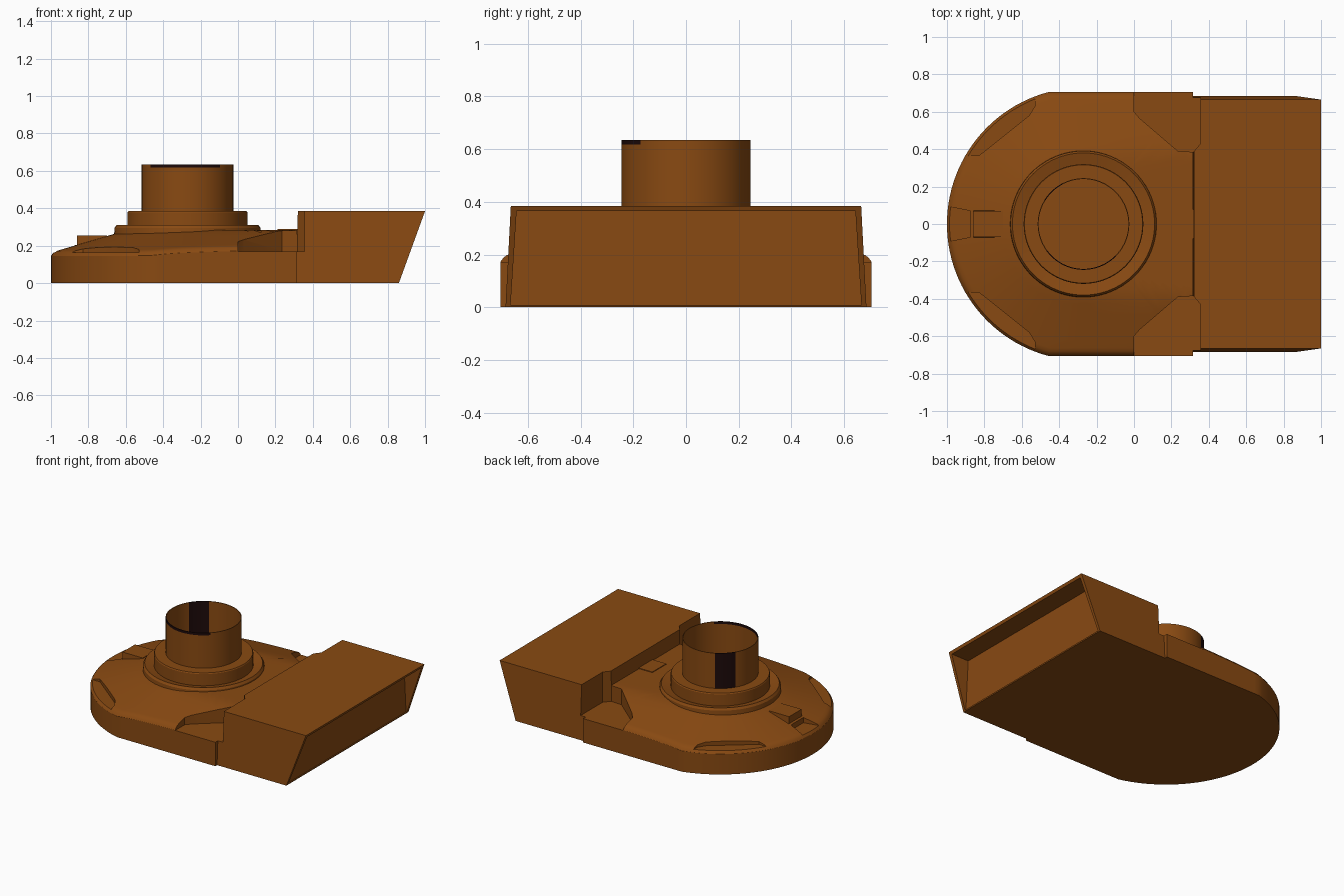
import bpy, bmesh, math

if "Cube" in bpy.data.objects:
    bpy.data.objects.remove(bpy.data.objects["Cube"])

CX = -0.27                      # axis of the round end and the pipe


def material(name, rgb):
    m = bpy.data.materials.new(name)
    m.diffuse_color = (*rgb, 1)
    m.use_nodes = True
    m.node_tree.nodes["Principled BSDF"].inputs["Base Color"].default_value = m.diffuse_color
    return m


BROWN = material("brown plastic", (0.25, 0.068, 0.006))
DARK = material("dark lining", (0.012, 0.003, 0.003))


def make(name, verts, faces, mats=(BROWN,)):
    me = bpy.data.meshes.new(name)
    me.from_pydata(verts, [], faces)
    bm = bmesh.new()
    bm.from_mesh(me)
    bmesh.ops.recalc_face_normals(bm, faces=bm.faces[:])
    bm.to_mesh(me)
    bm.free()
    ob = bpy.data.objects.new(name, me)
    bpy.context.collection.objects.link(ob)
    for m in mats:
        me.materials.append(m)
    return ob


def prism(name, bottom, top, z0, z1):
    n = len(bottom)
    verts = [(x, y, z0) for x, y in bottom] + [(x, y, z1) for x, y in top]
    faces = [tuple(range(n)), tuple(range(n, 2 * n))]
    faces += [(i, (i + 1) % n, n + (i + 1) % n, n + i) for i in range(n)]
    return make(name, verts, faces)


def rect(x0, x1, y):
    return [(x0, -y), (x1, -y), (x1, y), (x0, y)]


def lathe(name, profile, n=80, mats=(BROWN,), closed=True):
    verts = [(CX + r * math.cos(2 * math.pi * i / n), r * math.sin(2 * math.pi * i / n), z)
             for r, z in profile for i in range(n)]
    m = len(profile)
    faces = [(k * n + i, k * n + (i + 1) % n, (k + 1) % m * n + (i + 1) % n, (k + 1) % m * n + i)
             for k in range(m if closed else m - 1) for i in range(n)]
    return make(name, verts, faces, mats)


def select(ob):
    bpy.ops.object.select_all(action='DESELECT')
    ob.select_set(True)
    bpy.context.view_layer.objects.active = ob


def cut(ob, cutters):
    select(ob)
    for c in cutters:
        mod = ob.modifiers.new("cut", 'BOOLEAN')
        mod.operation = 'DIFFERENCE'
        mod.solver = 'EXACT'
        mod.object = c
        bpy.ops.object.modifier_apply(modifier=mod.name)


def smooth(ob, deg=25):
    select(ob)
    bpy.ops.object.shade_smooth_by_angle(angle=math.radians(deg))


# Body: round-ended shell with a gently domed top
def height(x, y):
    r = math.hypot(x - CX, y)
    d = r if x < CX else abs(y)
    t = min(1, max(0, (x + 0.65) / 0.75))
    h = min(0.285, 0.265 - 0.29 * (d - 0.385) + 0.02 * t * t * (3 - 2 * t))
    e = 0.705 - abs(y)
    if x < CX:
        e = min(e, 0.73 - r)
    return h - 0.02 * max(0, 1 - max(e, 0) / 0.03) ** 2


angles = [2 * math.pi * i / 120 for i in range(120)]
corner = math.atan2(0.705, 0.315 - CX)
angles = sorted(angles + [corner, 2 * math.pi - corner])
outline = []
for a in angles:
    c, s = math.cos(a), math.sin(a)
    r = min(0.73 if c < 0 else 9, 0.705 / max(abs(s), 1e-6), (0.315 - CX) / max(c, 1e-6))
    outline.append((r * c, r * s))
scales = [1, 0.99, 0.98, 0.965, 0.94, 0.88, 0.8, 0.7, 0.6, 0.5, 0.4, 0.3, 0.15]
n = len(outline)
verts = [(CX + x, y, 0) for x, y in outline]
for k in scales:
    verts += [(CX + x * k, y * k, height(CX + x * k, y * k)) for x, y in outline]
faces = [tuple(range(n))]
for k in range(len(scales)):
    faces += [(k * n + i, k * n + (i + 1) % n, (k + 1) * n + (i + 1) % n, (k + 1) * n + i)
              for i in range(n)]
faces.append(tuple(range(len(scales) * n, (len(scales) + 1) * n)))
body = make("body_shell", verts, faces)

# Nozzle: tapered box with a slanted open mouth
hood = prism("nozzle_box", rect(0.31, 0.86, 0.685), rect(0.32, 1.0, 0.665), 0, 0.385)
mouth = prism("mouth_cutter", rect(0.855, 1.2, 0.666), rect(0.855, 1.2, 0.643), 0.008, 0.365)

# Cutters for the screw pockets and the end notch
cutters = []
for s in (1, -1):
    rear = [(0, 0.8), (0, 0.6), (0.03, 0.565), (0.235, 0.39), (0.318, 0.385),
            (0.355, 0.43), (0.355, 0.8)]
    side = [(-1.0, 0.35), (-0.88, 0.365), (-0.83, 0.365), (-0.56, 0.58), (-0.53, 0.63),
            (-0.525, 0.8), (-1.0, 0.8)]
    for label, poly, z in (("corner_pocket_cutter", rear, 0.17), ("side_pocket_cutter", side, 0.163)):
        p = [(x, y * s) for x, y in poly]
        cutters.append(prism(label, p, p, z, 0.6))
p = [(-1.1, -0.115), (-0.875, -0.07), (-0.875, 0.07), (-1.1, 0.115)]
cutters.append(prism("notch_cutter", p, p, 0.163, 0.6))
cut(body, cutters)
cut(hood, [mouth, cutters[0], cutters[2]])
for c in cutters + [mouth]:
    bpy.data.objects.remove(c)
smooth(body)

# Latch block at the round end and guide plate by the nozzle
prism("latch_block", rect(-0.86, -0.7, 0.075), rect(-0.86, -0.7, 0.07), 0.15, 0.255)
prism("guide_plate", rect(0.21, 0.32, 0.08), rect(0.21, 0.32, 0.078), 0.2, 0.29)

# Stepped collar
smooth(lathe("pipe_collar", [(0.395, 0.22), (0.39, 0.295), (0.38, 0.31), (0.32, 0.295),
                             (0.32, 0.378), (0.316, 0.385), (0.242, 0.385), (0.242, 0.22)]))

# Pipe with patchy dark lining showing at the rim and rear left
pipe = lathe("outlet_pipe", [(0.245, 0.27), (0.245, 0.618), (0.245, 0.635), (0.24, 0.635),
                             (0.24, 0.618), (0.24, 0.27)], mats=(BROWN, DARK))
for f in pipe.data.polygons:
    az = math.degrees(math.atan2(f.center.y, f.center.x - CX)) % 360
    if 118 < az < 148 or (f.center.z > 0.62 and 215 < az < 315):
        f.material_index = 1
smooth(pipe)
